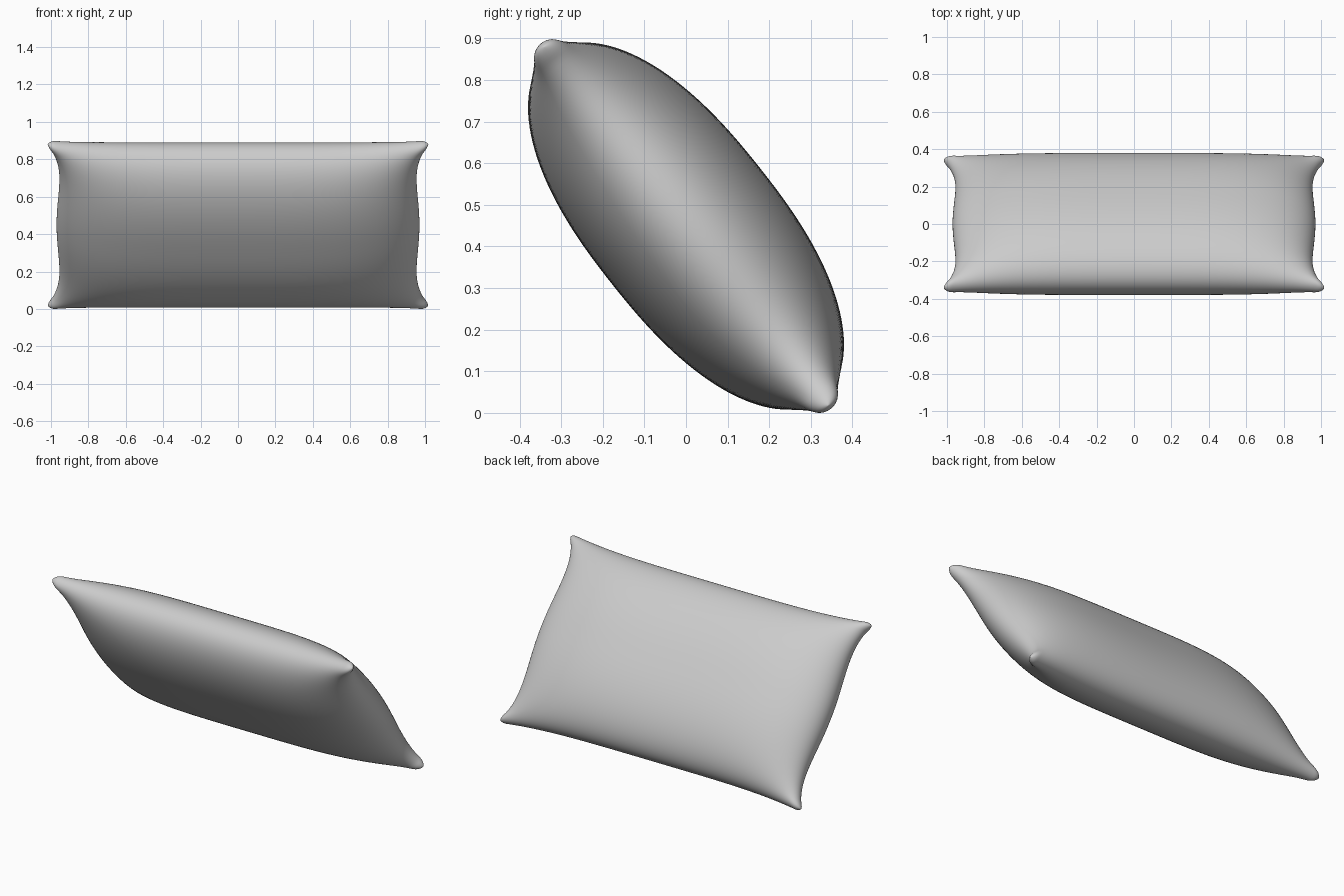
import bpy, bmesh, math
from mathutils import Matrix

cube = bpy.data.objects.get("Cube")
if cube:
    bpy.data.objects.remove(cube, do_unlink=True)

N = 72            # grid steps across each side of the pillow
PUFF = 0.226      # half thickness in the middle
TIP = 0.06        # radius of the rounded corner tips


def pillow_point(s, t, side):
    """Map a square parameter (s, t) to one side of the puffed pillow."""
    # outline: edges drawn in, corners pulled out
    half_x = 0.97 - 0.10 * t**2 + 0.165 * t**4
    half_y = 0.528 + 0.04 * s**4
    x, y = abs(s) * half_x, abs(t) * half_y
    p = max(0, (x - half_x + TIP) / TIP)
    q = max(0, (y - half_y + TIP) / TIP)
    # round the corners in plan
    if p > 0 and q > 0:
        x += TIP * p * (math.sqrt(1 - q * q / 2) - 1)
        y += TIP * q * (math.sqrt(1 - p * p / 2) - 1)
    # stuffed body plus a ball-shaped tip at each corner
    body = PUFF * math.sqrt(max(0, (1 - abs(s)**4) * (1 - abs(t)**2.4)))
    ball = TIP * math.sqrt(max(0, (1 - p * p) * (1 - q * q))) * abs(s * t)**4
    z = (body**3 + ball**3) ** (1 / 3)
    return math.copysign(x, s), math.copysign(y, t), side * z


# Pillow: two puffed sides joined along the seam
bm = bmesh.new()
steps = [math.sin(math.pi * (i / N - 0.5)) for i in range(N + 1)]
for side in (1, -1):
    rows = [[bm.verts.new(pillow_point(s, t, side)) for s in steps] for t in steps]
    for low, high in zip(rows, rows[1:]):
        for i in range(N):
            bm.faces.new((low[i], low[i + 1], high[i + 1], high[i]))
bmesh.ops.remove_doubles(bm, verts=bm.verts, dist=0.00005)
bmesh.ops.recalc_face_normals(bm, faces=bm.faces)

# Lean the pillow and rest it on the ground
bm.transform(Matrix.Rotation(math.radians(128.4), 4, "X"))
bm.transform(Matrix.Translation((0, 0, -min(v.co.z for v in bm.verts))))
for face in bm.faces:
    face.smooth = True

mesh = bpy.data.meshes.new("pillow")
bm.to_mesh(mesh)
bm.free()
pillow = bpy.data.objects.new("pillow", mesh)
bpy.context.collection.objects.link(pillow)

# Plain grey cloth
cloth = bpy.data.materials.new("grey_cloth")
cloth.use_nodes = True
grey = (0.6, 0.6, 0.6, 1)
cloth.diffuse_color = grey
cloth.node_tree.nodes["Principled BSDF"].inputs["Base Color"].default_value = grey
mesh.materials.append(cloth)
